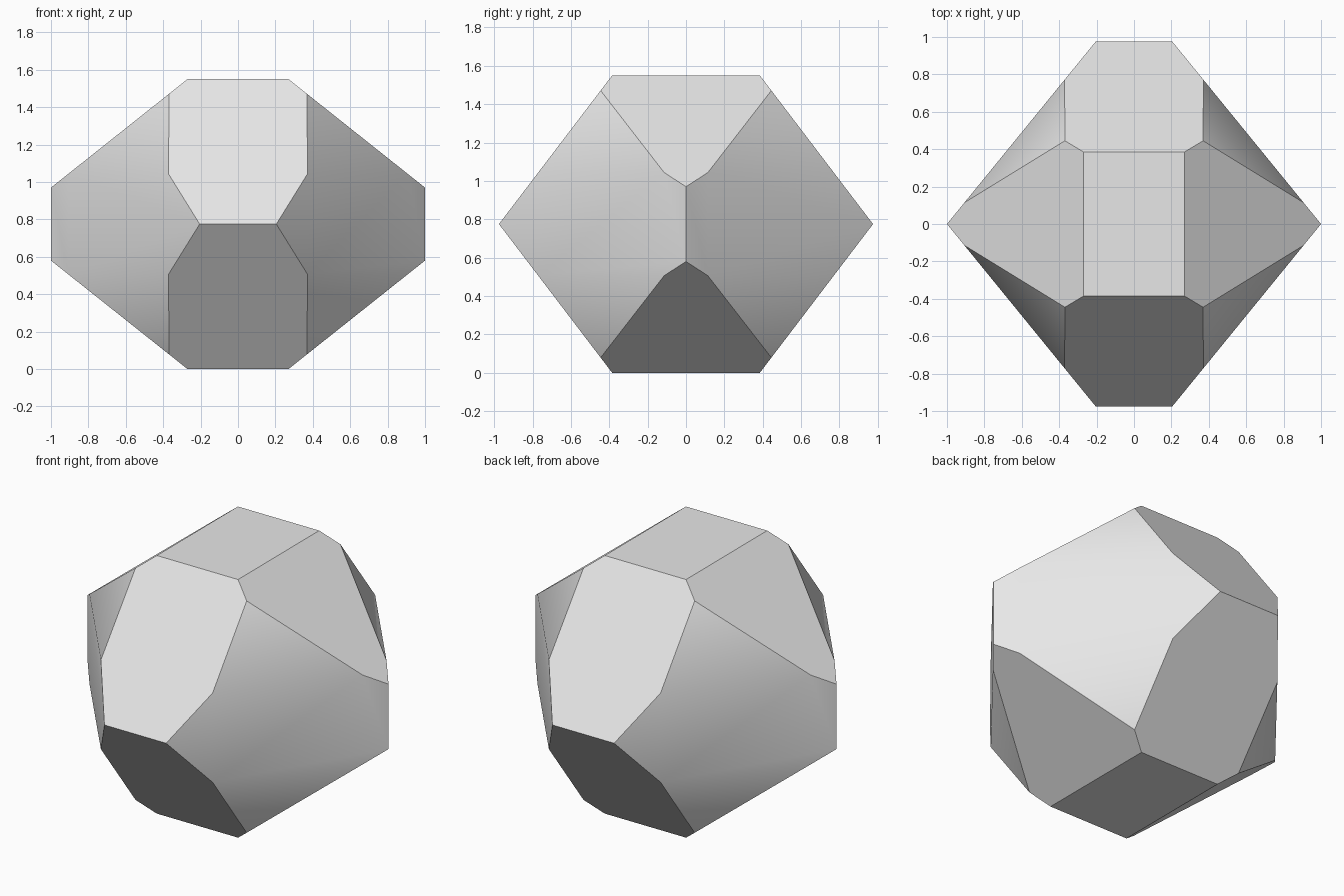
import bpy
import bmesh
import math
from mathutils import Vector

cube = bpy.data.objects.get("Cube")
if cube:
    bpy.data.objects.remove(cube, do_unlink=True)

HALF = 0.775  # half of the height


def slice_off(bm, point, normal):
    """Cut away everything beyond a plane and cap the opening."""
    geom = bm.verts[:] + bm.edges[:] + bm.faces[:]
    bmesh.ops.bisect_plane(bm, geom=geom, dist=1e-6, plane_co=Vector(point),
                           plane_no=Vector(normal).normalized(), clear_outer=True)
    rim = [e for e in bm.edges if e.is_boundary]
    if rim:
        bmesh.ops.edgeloop_fill(bm, edges=rim)


# Block to be cut like a gemstone
bm = bmesh.new()
bmesh.ops.create_cube(bm, size=4)

# One facet of each kind: point on it and outward normal
facets = [
    ((0, 0, HALF), (0, 0, 1)),                     # flat top and base
    ((0, 0.975, 0), (0, HALF, 0.59)),              # front and back slopes
    ((1, 0, 0.195), (0.58, 0, 0.73)),              # side slopes
    ((1, 0, 0), (0.975, 0.795, 0)),                # upright corner walls
    ((0.37, 0.445, 0.695), (0.278, 0.227, 0.174)), # corner triangles
]

# Mirror every facet into all octants
done = set()
for point, normal in facets:
    for sx in (1, -1):
        for sy in (1, -1):
            for sz in (1, -1):
                sign = (sx, sy, sz)
                n = tuple(a * s + 0.0 for a, s in zip(normal, sign))
                if n not in done:
                    done.add(n)
                    slice_off(bm, [a * s for a, s in zip(point, sign)], n)

bmesh.ops.recalc_face_normals(bm, faces=bm.faces[:])
bmesh.ops.translate(bm, verts=bm.verts[:], vec=(0, 0, HALF))

mesh = bpy.data.meshes.new("faceted_stone")
bm.to_mesh(mesh)
bm.free()
stone = bpy.data.objects.new("faceted_stone", mesh)
bpy.context.collection.objects.link(stone)

# Plain light grey
grey = bpy.data.materials.new("light_grey")
grey.use_nodes = True
grey.diffuse_color = (0.8, 0.8, 0.8, 1)
grey.node_tree.nodes["Principled BSDF"].inputs["Base Color"].default_value = (0.8, 0.8, 0.8, 1)
mesh.materials.append(grey)

# Walls blend softly into the corner triangles, other edges stay sharp
bpy.ops.object.select_all(action="DESELECT")
stone.select_set(True)
bpy.context.view_layer.objects.active = stone
bpy.ops.object.shade_smooth_by_angle(angle=math.radians(30))
